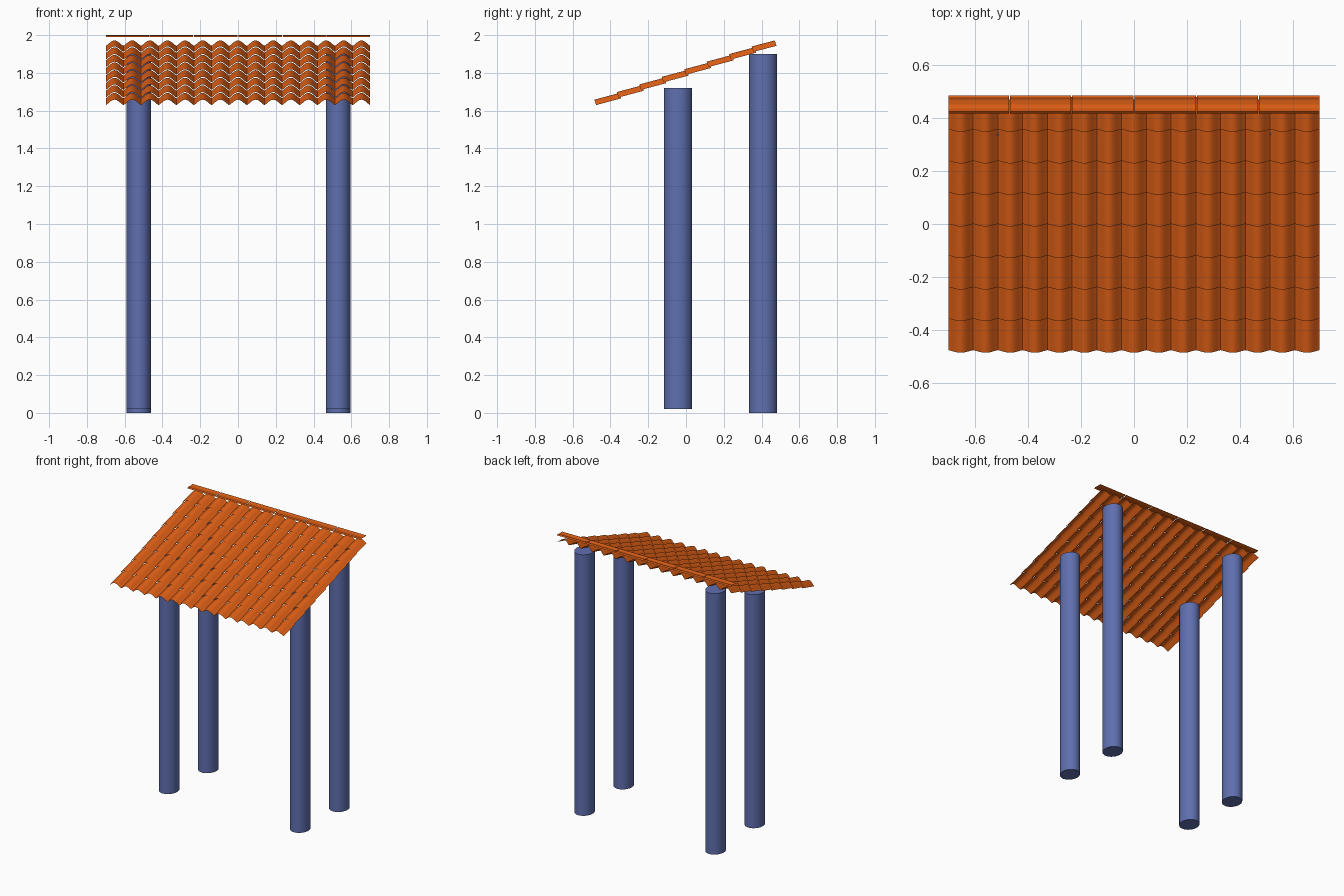
import bpy, math

if "Cube" in bpy.data.objects:
    bpy.data.objects.remove(bpy.data.objects["Cube"])

def material(name, rgb):
    m = bpy.data.materials.new(name)
    m.diffuse_color = (*rgb, 1)
    m.use_nodes = True
    m.node_tree.nodes["Principled BSDF"].inputs["Base Color"].default_value = m.diffuse_color
    return m

TILE = material("terracotta orange", (0.73, 0.115, 0.008))
BLUE = material("slate blue", (0.115, 0.16, 0.43))

def sheet(name, rows, mat):
    """Grid surface from equally long rows of points."""
    n = len(rows[0])
    faces = [(r * n + i, r * n + i + 1, (r + 1) * n + i + 1, (r + 1) * n + i)
             for r in range(len(rows) - 1) for i in range(n - 1)]
    me = bpy.data.meshes.new(name)
    me.from_pydata([p for row in rows for p in row], [], faces)
    me.materials.append(mat)
    ob = bpy.data.objects.new(name, me)
    bpy.context.collection.objects.link(ob)
    return ob

def smooth(ob, deg):
    bpy.ops.object.select_all(action='DESELECT')
    ob.select_set(True)
    bpy.context.view_layer.objects.active = ob
    bpy.ops.object.shade_smooth_by_angle(angle=math.radians(deg))

# Four round columns, the rear pair taller
def column(name, x, y, z0, z1):
    bpy.ops.mesh.primitive_cylinder_add(vertices=40, radius=1, depth=1,
                                        location=(x, y, (z0 + z1) / 2))
    ob = bpy.context.object
    ob.name = name
    ob.scale = (0.065, 0.074, z1 - z0)
    ob.data.materials.append(BLUE)
    smooth(ob, 30)

for side, sx in (("left", -1), ("right", 1)):
    column(f"front_column_{side}", sx * 0.528 + 0.003, -0.042, 0.02, 1.72)
    column(f"rear_column_{side}", sx * 0.528 + 0.003, 0.408, 0.0, 1.90)

# Overlapping courses of barrel tiles on the sloping roof
WAVES, SEG, COURSES = 15, 12, 8
PITCH = 1.4 / WAVES
SLOPE = math.atan2(0.322, 0.952)
LENGTH = math.hypot(0.322, 0.952)

def tile_line(s, lift):
    """Wavy line across the roof at distance s up the slope."""
    pts = []
    for i in range(WAVES * SEG + 1):
        h = lift + 0.03 * math.sin(math.pi * (i % SEG) / SEG) ** 1.3
        pts.append((-0.7 + PITCH * i / SEG,
                    -0.474 + s * math.cos(SLOPE) - h * math.sin(SLOPE),
                    1.624 + s * math.sin(SLOPE) + h * math.cos(SLOPE)))
    return pts

step = LENGTH / COURSES
for c in range(COURSES):
    s0 = c * step
    s1 = min(s0 + step + 0.012, LENGTH)
    ob = sheet(f"tile_course_{c + 1}",
               [tile_line(s0, 0.006), tile_line(s1, -0.003)], TILE)
    smooth(ob, 35)

# Row of thin ridge caps along the high edge
PROFILE = [(0.417, 1.990), (0.424, 1.997), (0.435, 1.998), (0.450, 1.995),
           (0.465, 1.997), (0.476, 2.0), (0.485, 1.993)]
EDGES = [-0.702, -0.47, -0.235, 0, 0.235, 0.47, 0.702]
for k, (a, b) in enumerate(zip(EDGES, EDGES[1:])):
    sheet(f"ridge_cap_{k + 1}",
          [[(b - 0.002, y, z) for y, z in PROFILE],
           [(a + 0.002, y, z) for y, z in PROFILE]], TILE)
